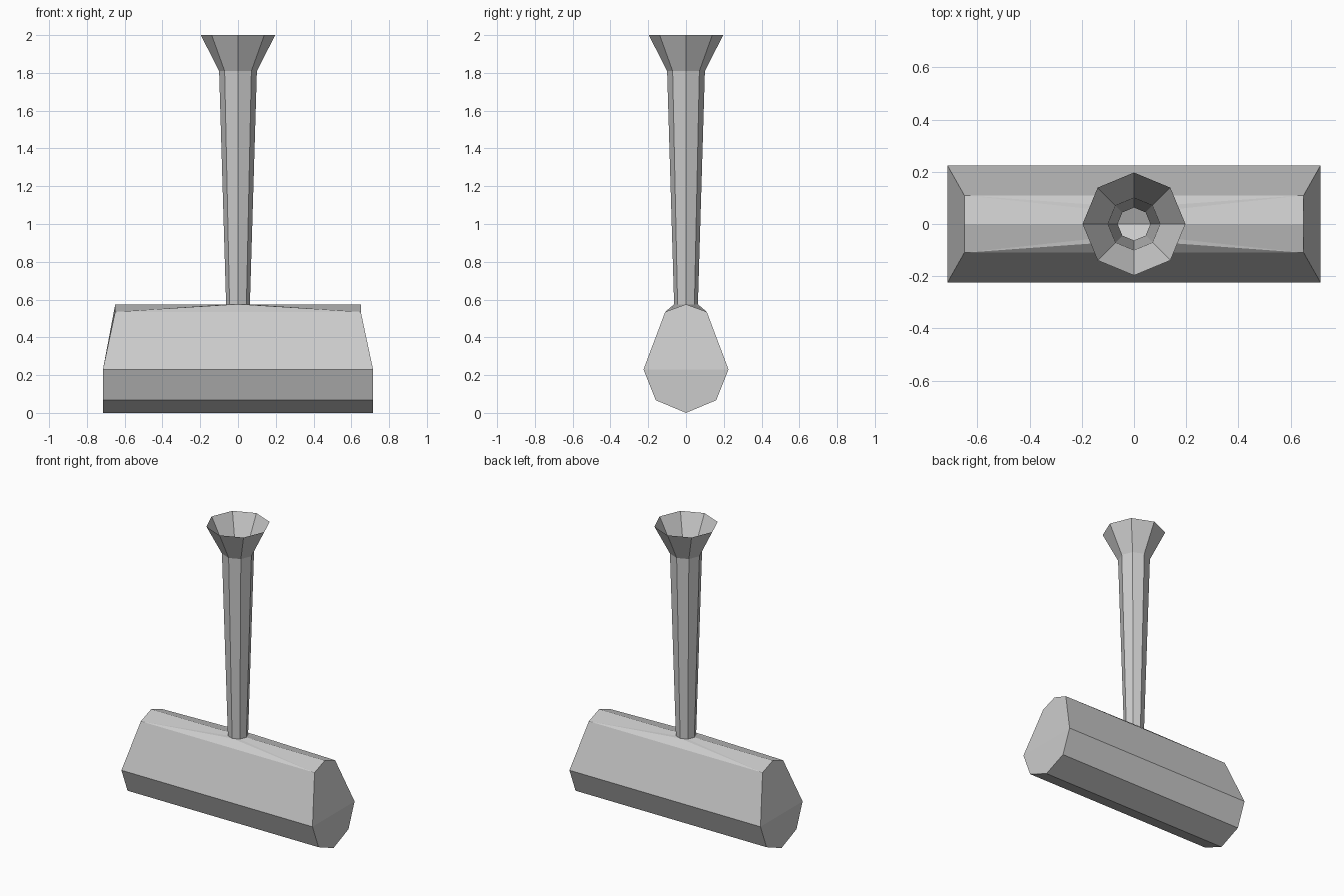
import bpy, bmesh
from math import cos, sin, pi

if "Cube" in bpy.data.objects:
    bpy.data.objects.remove(bpy.data.objects["Cube"])


def finish(bm, name):
    bmesh.ops.remove_doubles(bm, verts=bm.verts, dist=0.0005)
    bmesh.ops.recalc_face_normals(bm, faces=bm.faces)
    mesh = bpy.data.meshes.new(name)
    bm.to_mesh(mesh)
    bm.free()
    obj = bpy.data.objects.new(name, mesh)
    bpy.context.collection.objects.link(obj)
    return obj


def ring(bm, r, z):
    return [bm.verts.new((r * cos(k * pi / 4), r * sin(k * pi / 4), z)) for k in range(8)]


NECK_R, NECK_Z = 0.063, 0.575

# Barrel-shaped head: half sections (x, y, z) from bottom ridge to top ridge
half = [(0.715, 0, 0), (0.715, 0.16, 0.067), (0.715, 0.225, 0.23),
        (0.65, 0.11, 0.535), (0.65, 0, NECK_Z)]
bm = bmesh.new()
neck = ring(bm, NECK_R, NECK_Z)


def profile(sx, sy):
    return [bm.verts.new((x * sx, y * sy, z)) for x, y, z in half]


corner = {(sx, sy): profile(sx, sy) for sx in (1, -1) for sy in (1, -1)}
for sy in (1, -1):
    a, b = corner[1, sy], corner[-1, sy]
    # long side panels and the sliver rising to the neck
    for i in range(3):
        bm.faces.new((a[i], a[i + 1], b[i + 1], b[i]))
    bm.faces.new((a[3], neck[2 * sy], b[3]))
    # top panels fanned around the open neck
    for sx in (1, -1):
        c = corner[sx, sy]
        mid = neck[(2 - sx) * sy]
        tip = neck[0 if sx == 1 else 4]
        bm.faces.new((c[3], neck[2 * sy], mid))
        bm.faces.new((c[3], mid, tip, c[4]))
# end caps: vertical lower part, slanted upper part
for sx in (1, -1):
    p, q = corner[sx, 1], corner[sx, -1]
    bm.faces.new((p[2], p[1], p[0], q[1], q[2]))
    bm.faces.new((p[2], p[3], p[4], q[3], q[2]))
finish(bm, "head")

# Hollow flared handle, open at both ends
bm = bmesh.new()
rings = [ring(bm, r, z) for r, z in ((NECK_R, NECK_Z), (0.1, 1.81), (0.197, 2.0))]
for lo, hi in zip(rings, rings[1:]):
    for k in range(8):
        n = (k + 1) % 8
        bm.faces.new((lo[k], lo[n], hi[n], hi[k]))
handle = finish(bm, "handle")
